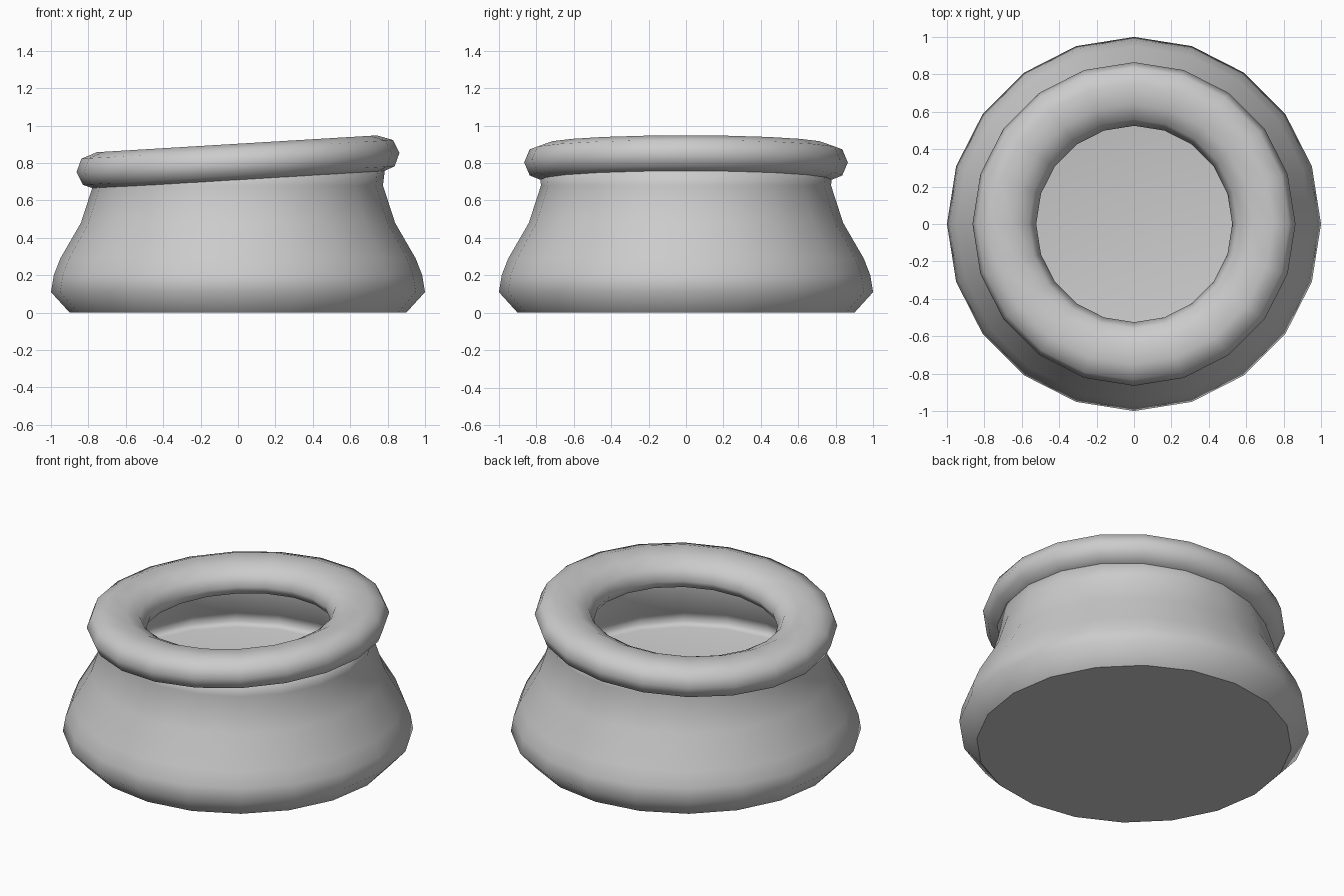
import bpy, bmesh
from math import sin, cos, tau, atan
from mathutils import Matrix

if "Cube" in bpy.data.objects:
    bpy.data.objects.remove(bpy.data.objects["Cube"])

SIDES = 20


def lathe(name, profile, closed=False):
    """Spin (radius, z) points around z; open profiles are capped at both ends."""
    bm = bmesh.new()
    rings = [[bm.verts.new((r * cos(tau * i / SIDES), r * sin(tau * i / SIDES), z))
              for i in range(SIDES)] for r, z in profile]
    pairs = list(zip(rings, rings[1:]))
    if closed:
        pairs.append((rings[-1], rings[0]))
    for a, b in pairs:
        for i in range(SIDES):
            j = (i + 1) % SIDES
            bm.faces.new((a[i], a[j], b[j], b[i])).smooth = True
    if not closed:
        bm.faces.new(rings[0][::-1])
        bm.faces.new(rings[-1]).smooth = True
    bmesh.ops.recalc_face_normals(bm, faces=bm.faces)
    mesh = bpy.data.meshes.new(name)
    bm.to_mesh(mesh)
    bm.free()
    obj = bpy.data.objects.new(name, mesh)
    bpy.context.collection.objects.link(obj)
    return obj


# pot body: outer wall, then back down the inside to the raised floor
lathe("pot_body", [
    (0.90, 0.01 - 0.01), (1.00, 0.11), (0.985, 0.20), (0.95, 0.29), (0.84, 0.48),
    (0.775, 0.68), (0.785, 0.76),
    (0.73, 0.76), (0.72, 0.67), (0.79, 0.48), (0.83, 0.41), (0.78, 0.395)])

# thick rounded rim, tilted upward to the right
rim = lathe("pot_rim", [
    (0.865, 0.00), (0.835, 0.07), (0.75, 0.10), (0.64, 0.09), (0.56, 0.05), (0.525, -0.02),
    (0.55, -0.07), (0.64, -0.10), (0.76, -0.10), (0.835, -0.07)], closed=True)
rim.data.transform(Matrix.Translation((0, 0, 0.803)) @ Matrix.Rotation(-atan(0.06), 4, 'Y'))
